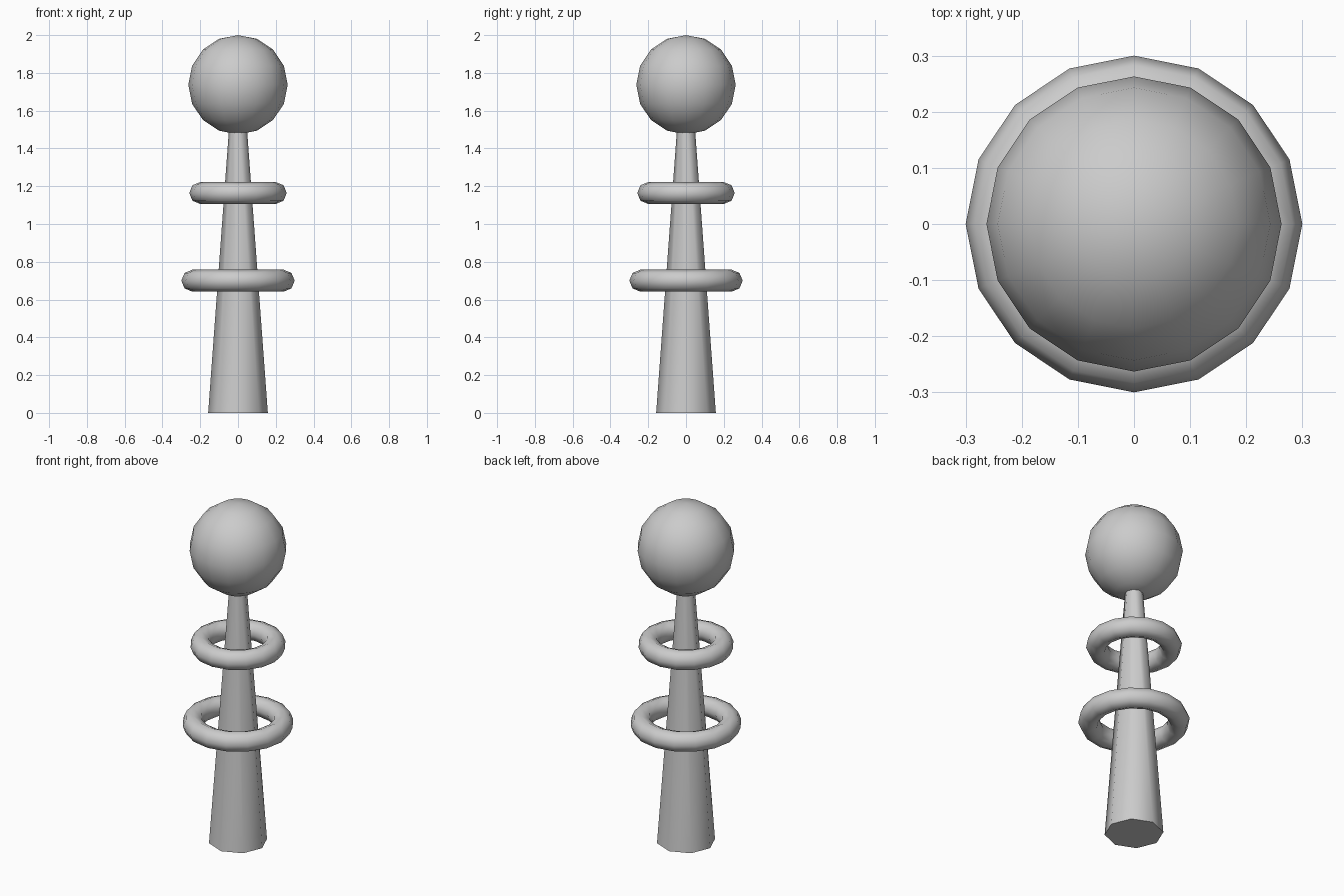
import bpy
import math

if "Cube" in bpy.data.objects:
    bpy.data.objects.remove(bpy.data.objects["Cube"])


def finish(name):
    # name the part and smooth all but the sharp cap edges
    obj = bpy.context.object
    obj.name = name
    bpy.ops.object.shade_smooth_by_angle(angle=math.radians(60))
    return obj


# tapered eight-sided post, its tip buried in the ball
H = 1.58
bpy.ops.mesh.primitive_cone_add(vertices=8, radius1=0.158, radius2=0.042,
                                depth=H, location=(0, 0, H / 2))
finish("post")

# ball on top
R = 0.263
bpy.ops.mesh.primitive_uv_sphere_add(segments=16, ring_count=8, radius=R,
                                     location=(0, 0, 2 - R))
finish("top_ball")

# two floating rings around the post
for name, z, major in (("lower_ring", 0.70, 0.242), ("upper_ring", 1.164, 0.2)):
    bpy.ops.mesh.primitive_torus_add(major_segments=16, minor_segments=8,
                                     major_radius=major, minor_radius=0.058,
                                     location=(0, 0, z))
    finish(name)
